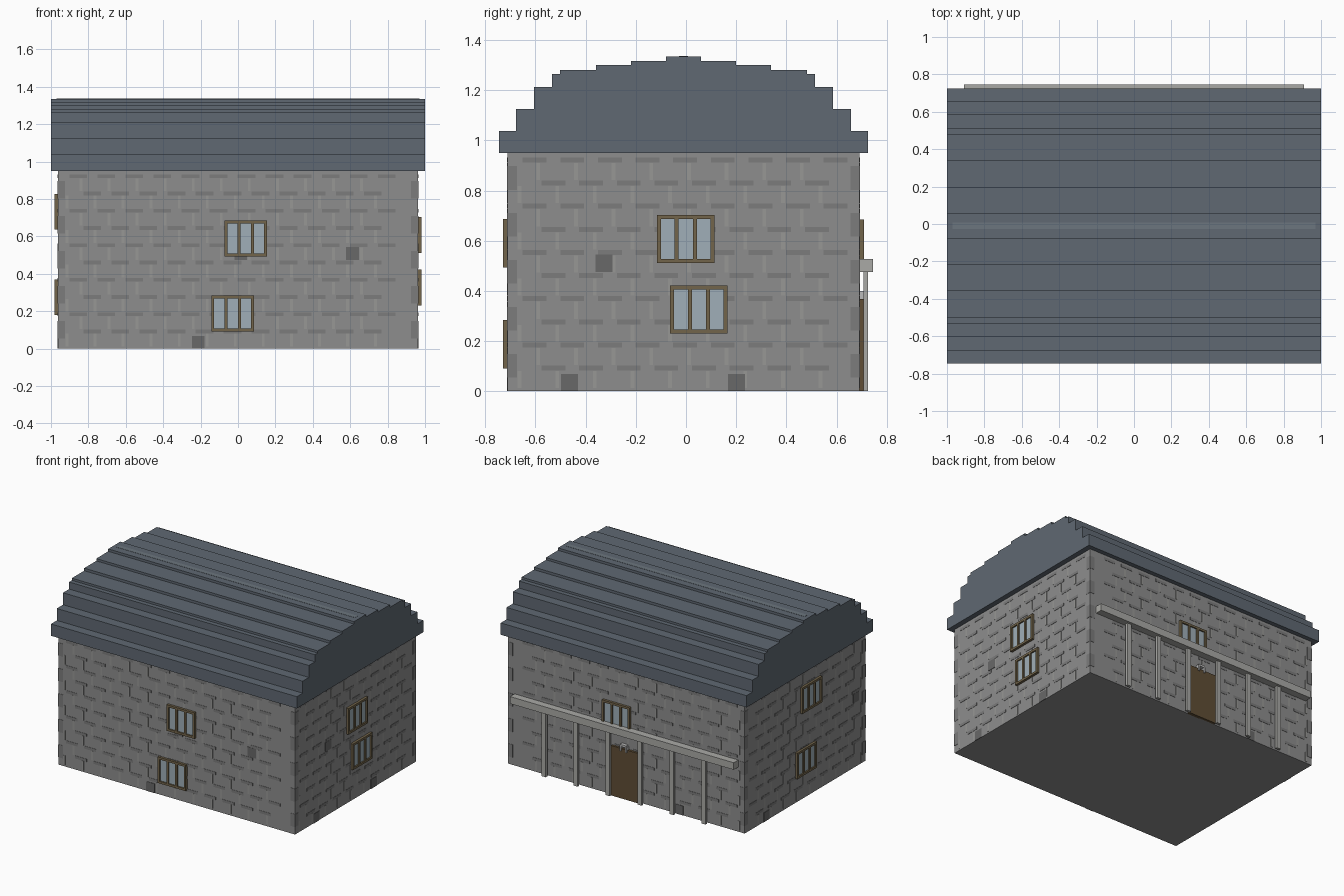
import bpy, bmesh, math
from mathutils import Matrix, Vector

if "Cube" in bpy.data.objects:
    bpy.data.objects.remove(bpy.data.objects["Cube"])

X, YF, YB, H = 0.962, -0.711, 0.692, 0.95   # wall planes and wall height


def material(name, r, g, b):
    m = bpy.data.materials.new(name)
    m.diffuse_color = (r, g, b, 1)
    m.use_nodes = True
    m.node_tree.nodes["Principled BSDF"].inputs["Base Color"].default_value = m.diffuse_color
    return m


STONE = material("stone", 0.27, 0.27, 0.27)
LIGHT = material("light_stone", 0.31, 0.31, 0.30)
DARK = material("dark_stone", 0.20, 0.20, 0.20)
PATCH = material("patch_stone", 0.14, 0.14, 0.14)
SLATE = material("slate", 0.115, 0.14, 0.17)
RIDGE = material("ridge_slate", 0.15, 0.18, 0.21)
WOOD = material("frame_wood", 0.17, 0.13, 0.07)
DOOR = material("door_wood", 0.115, 0.075, 0.035)
GLASS = material("glass", 0.35, 0.43, 0.48)
PALE = material("pale_timber", 0.40, 0.40, 0.38)
IRON = material("iron", 0.5, 0.5, 0.5)


def finish(name, bm, mat):
    me = bpy.data.meshes.new(name)
    bm.to_mesh(me)
    bm.free()
    me.materials.append(mat)
    ob = bpy.data.objects.new(name, me)
    bpy.context.collection.objects.link(ob)
    return ob


def boxes(name, spans, mat):
    """One object made of axis-aligned boxes (x0, x1, y0, y1, z0, z1)."""
    bm = bmesh.new()
    for s in spans:
        lo, hi = Vector(s[0::2]), Vector(s[1::2])
        bmesh.ops.create_cube(bm, size=1, matrix=Matrix.Translation((lo + hi) / 2)
                              @ Matrix.Diagonal(tuple(abs(c) for c in hi - lo) + (1,)))
    return finish(name, bm, mat)


def on_wall(wall, u0, u1, z0, z1, out, inn=-0.005):
    """Box on a wall: u runs along x or y, out is how far it sticks out."""
    if wall == "front":
        return (u0, u1, YF - out, YF - inn, z0, z1)
    if wall == "back":
        return (u0, u1, YB + inn, YB + out, z0, z1)
    if wall == "right":
        return (X + inn, X + out, u0, u1, z0, z1)
    return (-X - out, -X - inn, u0, u1, z0, z1)


# Stone body
boxes("stone_walls", [(-X, X, YF, YB, 0, H)], STONE)

# Masonry courses: dark bed joints and pale upright joints, staggered
beds, uprights = [], []
ROW, BRICK = 0.0922, 0.15
for wall in ("front", "back", "right", "left"):
    a, b = (-X, X) if wall in ("front", "back") else (YF, YB)
    a, b = a + 0.04, b - 0.04
    for i in range(11):
        u = a + (BRICK / 2 if i % 2 else 0)
        while u + 0.12 < b:
            z = i * ROW
            if i:
                beds.append(on_wall(wall, u + 0.02, u + 0.115, z - 0.01, z + 0.01, 0.002))
            top = min(z + ROW - 0.012, H)
            if i < 10:
                uprights.append(on_wall(wall, u, u + 0.015, z + 0.012, top, 0.0015))
            u += BRICK
boxes("bed_joints", beds, DARK)
boxes("upright_joints", uprights, LIGHT)

# Corner stones
boxes("corner_stones",
      [(sx * (X - 0.037), sx * (X + 0.002), y0, y1, z - 0.047, z + 0.047)
       for z in (0.85 - 0.187 * k for k in range(5)) for sx in (-1, 1)
       for y0, y1 in ((YF - 0.002, YF + 0.037), (YB - 0.037, YB + 0.002))], DARK)

# Weathered square stones
boxes("weathered_stones",
      [on_wall(w, u - 0.034, u + 0.034, z, z + 0.069, 0.003) for w, u, z in (
          ("front", 0.612, 0.475), ("front", -0.213, 0), ("front", 0.015, 0.475),
          ("right", -0.326, 0.475), ("right", -0.465, 0), ("right", 0.202, 0),
          ("back", -0.43, 0), ("left", -0.6, 0.475), ("left", 0.44, 0))], PATCH)

# Stepped barrel roof: each tier is half-width and top height
tiers = [(0.735, 1.037), (0.667, 1.125), (0.595, 1.213), (0.524, 1.265),
         (0.492, 1.281), (0.349, 1.300), (0.209, 1.317), (0.07, 1.335)]
half, low = [], H
for w, top in tiers:
    half += [(w, low), (w, top)]
    low = top
outline = half + [(-w, z) for w, z in reversed(half)]
bm = bmesh.new()
face = bm.faces.new([bm.verts.new((-1, y - 0.01, z)) for y, z in outline])
ext = bmesh.ops.extrude_face_region(bm, geom=[face])["geom"]
bmesh.ops.translate(bm, vec=(2, 0, 0), verts=[v for v in ext if isinstance(v, bmesh.types.BMVert)])
bmesh.ops.recalc_face_normals(bm, faces=bm.faces)
finish("stepped_roof", bm, SLATE)
boxes("roof_ridge", [(-0.97, 0.97, -0.027, 0.007, 1.32, 1.3365)], RIDGE)


# Windows: frame, two mullions and a recessed pane
def window(name, wall, u, z):
    w, h, f, out = 0.114, 0.096, 0.016, 0.018
    bars = [(-w, w, -h, -h + f), (-w, w, h - f, h), (-w, -w + f, -h + f, h - f),
            (w - f, w, -h + f, h - f)]
    bars += [(c - 0.008, c + 0.008, -h + f, h - f) for c in (-0.036, 0.036)]
    boxes(name + "_frame", [on_wall(wall, u + a, u + b, z + c, z + d, out)
                            for a, b, c, d in bars], WOOD)
    boxes(name + "_pane", [on_wall(wall, u - w + f, u + w - f, z - h + f, z + h - f, 0.008)], GLASS)


for n, args in {"front_upper": ("front", 0.042, 0.59), "front_lower": ("front", -0.029, 0.187),
                "right_upper": ("right", -0.001, 0.607), "right_lower": ("right", 0.051, 0.326),
                "left_upper": ("left", -0.07, 0.732), "left_lower": ("left", -0.01, 0.275),
                "back_upper": ("back", 0.075, 0.588)}.items():
    window(n + "_window", *args)

# Back entrance: door, porch beam on posts, arched knocker
boxes("door", [on_wall("back", -0.112, 0.112, 0, 0.367, 0.018)], DOOR)
boxes("porch_beam", [on_wall("back", -0.91, 0.91, 0.475, 0.527, 0.053)], PALE)
boxes("porch_posts", [on_wall("back", -0.65 + 0.26 * i - 0.017, -0.65 + 0.26 * i + 0.017, 0, 0.475, 0.034, 0.016)
                      for i in range(6)], PALE)
boxes("door_arch", [on_wall("back", -0.015, 0.035, 0.385, 0.4, 0.026),
                    on_wall("back", -0.02, -0.007, 0.35, 0.39, 0.026),
                    on_wall("back", 0.027, 0.04, 0.35, 0.39, 0.026)], IRON)
